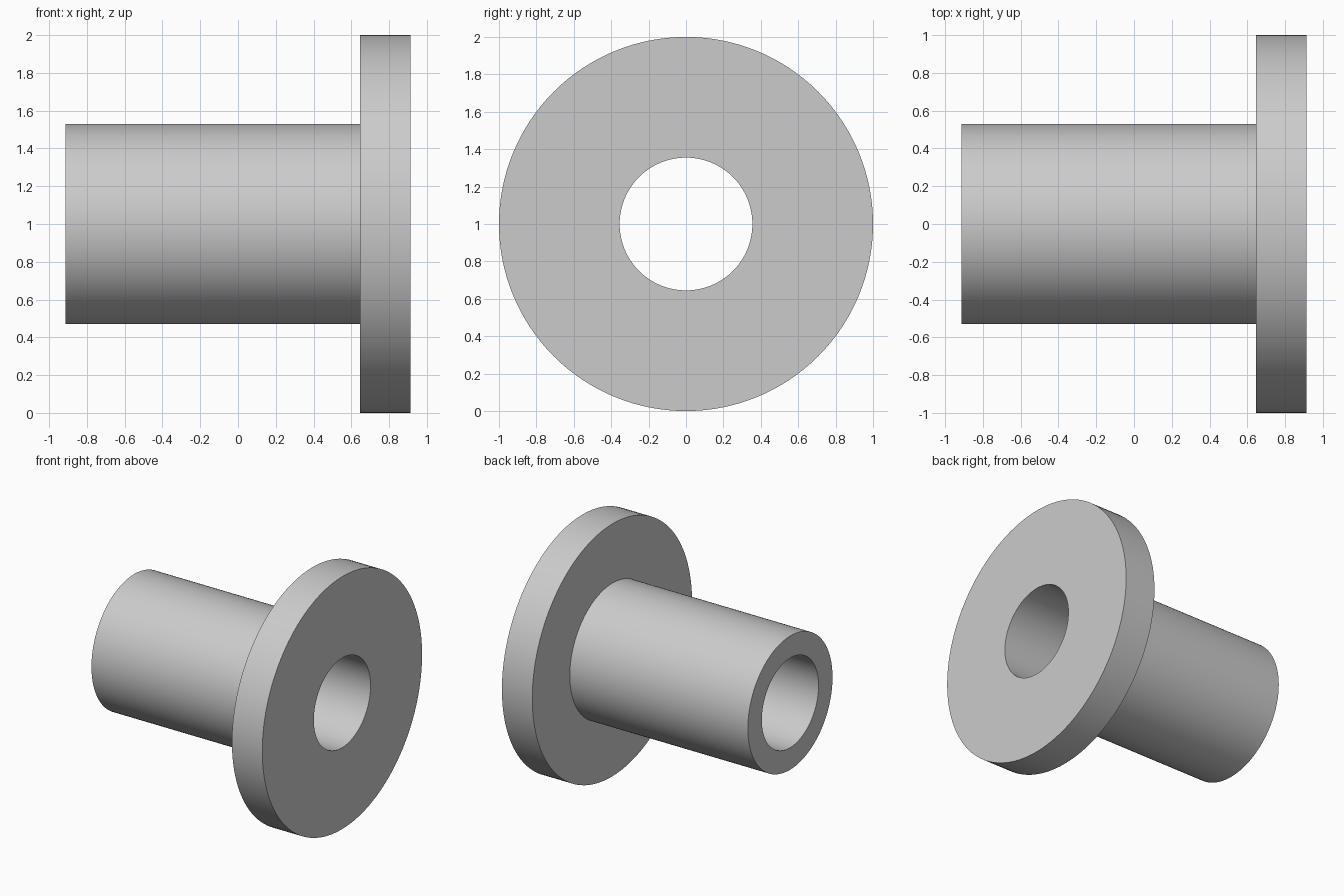
import bpy, bmesh, math

cube = bpy.data.objects.get("Cube")
if cube:
    bpy.data.objects.remove(cube, do_unlink=True)

SEGMENTS = 128
HALF_LENGTH = 0.913
FLANGE_X = 0.647
BORE_R, SLEEVE_R, FLANGE_R = 0.355, 0.53, 1.0

grey = bpy.data.materials.new("light_grey")
grey.use_nodes = True
grey.diffuse_color = (0.6, 0.6, 0.6, 1)
grey.node_tree.nodes["Principled BSDF"].inputs["Base Color"].default_value = (0.6, 0.6, 0.6, 1)


def lathe_x(name, profile, material):
    """Revolve a closed (x, radius) profile about the x axis."""
    bm = bmesh.new()
    rings = []
    for i in range(SEGMENTS):
        a = math.tau * i / SEGMENTS
        rings.append([bm.verts.new((x, r * math.cos(a), r * math.sin(a))) for x, r in profile])
    n = len(profile)
    for i in range(SEGMENTS):
        here, there = rings[i], rings[(i + 1) % SEGMENTS]
        for j in range(n):
            k = (j + 1) % n
            bm.faces.new((here[j], here[k], there[k], there[j]))
    bmesh.ops.recalc_face_normals(bm, faces=bm.faces)
    mesh = bpy.data.meshes.new(name)
    bm.to_mesh(mesh)
    bm.free()
    mesh.materials.append(material)
    obj = bpy.data.objects.new(name, mesh)
    bpy.context.collection.objects.link(obj)
    return obj


# Sleeve, flange and through bore as one turned part
bushing = lathe_x("flanged_bushing", [
    (-HALF_LENGTH, BORE_R),
    (-HALF_LENGTH, SLEEVE_R),
    (FLANGE_X, SLEEVE_R),
    (FLANGE_X, FLANGE_R),
    (HALF_LENGTH, FLANGE_R),
    (HALF_LENGTH, BORE_R),
], grey)
bushing.location.z = FLANGE_R

# Smooth round walls, crisp rims
bpy.ops.object.select_all(action='DESELECT')
bushing.select_set(True)
bpy.context.view_layer.objects.active = bushing
bpy.ops.object.shade_smooth_by_angle(angle=math.radians(30))
